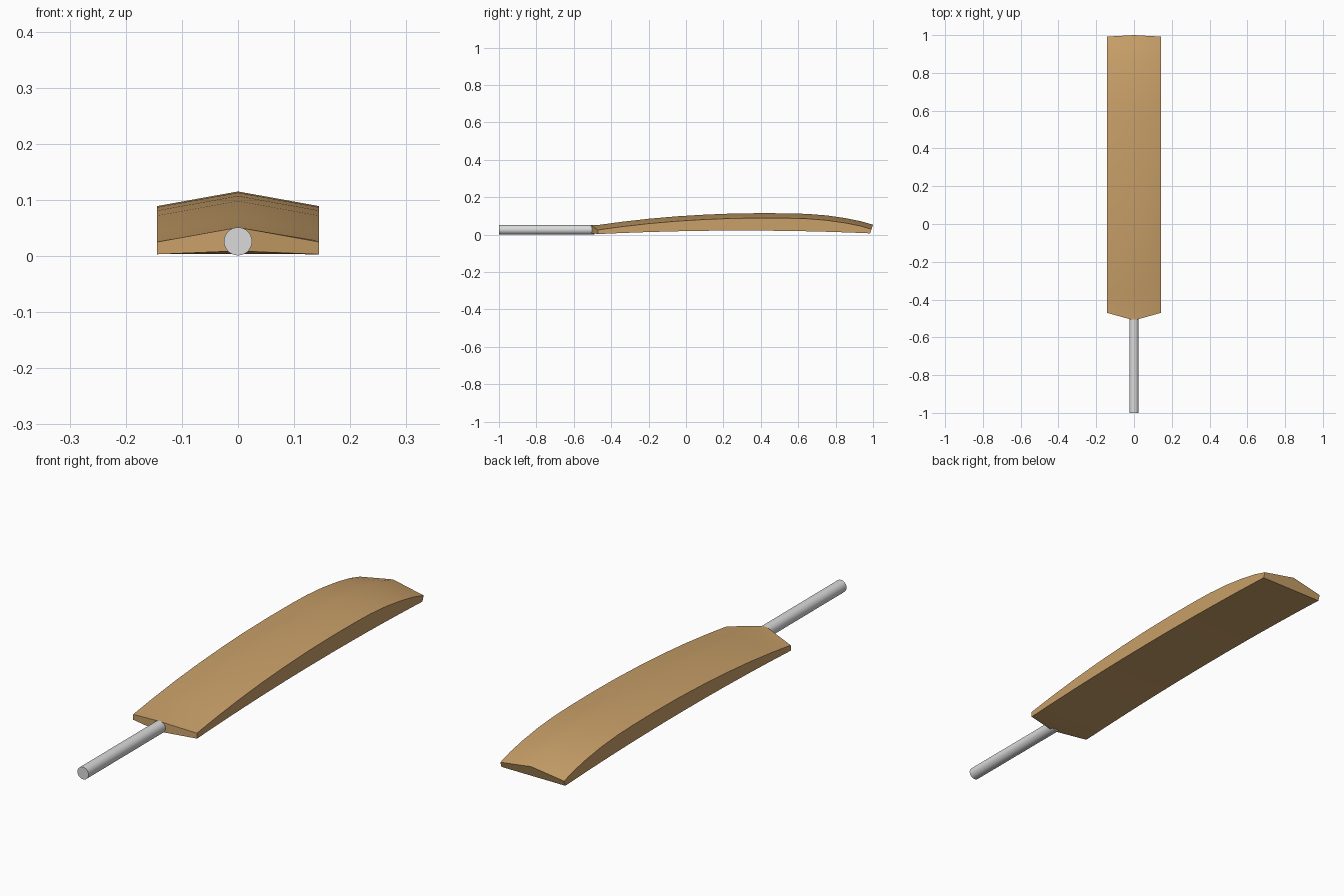
import bpy, bmesh, math

cube = bpy.data.objects.get("Cube")
if cube:
    bpy.data.objects.remove(cube, do_unlink=True)


def make_material(name, rgb):
    mat = bpy.data.materials.new(name)
    mat.use_nodes = True
    color = (*rgb, 1)
    mat.diffuse_color = color
    mat.node_tree.nodes["Principled BSDF"].inputs["Base Color"].default_value = color
    return mat


def smooth(obj, degrees):
    bpy.ops.object.select_all(action="DESELECT")
    obj.select_set(True)
    bpy.context.view_layer.objects.active = obj
    bpy.ops.object.shade_smooth_by_angle(angle=math.radians(degrees))


willow = make_material("willow wood", (0.58, 0.35, 0.14))
grey = make_material("handle grey", (0.70, 0.70, 0.70))

# Blade: ridge profile (y, z) lofted with a roof-shaped section
HALF, DROP = 0.144, 0.026
ridge = [(-0.46, 0.053), (-0.35, 0.068), (-0.2, 0.085), (-0.05, 0.098),
         (0.1, 0.107), (0.25, 0.113), (0.4, 0.115), (0.55, 0.114),
         (0.65, 0.111), (0.75, 0.103), (0.85, 0.089), (0.93, 0.073)]


def belly(y):
    return 0.022 - 0.032 * (y - 0.3) ** 2


def section(y, top):
    low = belly(y)
    return [(-HALF, y, low), (-HALF, y, top - DROP), (0, y, top),
            (HALF, y, top - DROP), (HALF, y, low), (0, y, low)]


# Pointed shoulder at the handle end, slightly slanted toe at the far end
shoulder = [(-HALF, -0.47, 0.003), (-HALF, -0.47, 0.025), (0, -0.51, 0.051),
            (HALF, -0.47, 0.025), (HALF, -0.47, 0.003), (0, -0.51, 0.009)]
toe = [(-HALF, 0.984, 0.007), (-HALF, 0.992, 0.029), (0, 1.0, 0.053),
       (HALF, 0.992, 0.029), (HALF, 0.984, 0.007), (0, 0.984, 0.007)]

bm = bmesh.new()
rings = [[bm.verts.new(p) for p in ring]
         for ring in [shoulder] + [section(*r) for r in ridge] + [toe]]
for a, b in zip(rings, rings[1:]):
    for i in range(6):
        j = (i + 1) % 6
        bm.faces.new((a[i], a[j], b[j], b[i]))
for ring in (rings[0], rings[-1]):
    bm.faces.new((ring[0], ring[1], ring[2], ring[5]))
    bm.faces.new((ring[5], ring[2], ring[3], ring[4]))
bmesh.ops.recalc_face_normals(bm, faces=bm.faces)
mesh = bpy.data.meshes.new("blade")
bm.to_mesh(mesh)
bm.free()
blade = bpy.data.objects.new("blade", mesh)
bpy.context.collection.objects.link(blade)
mesh.materials.append(willow)
smooth(blade, 30)

# Handle: round rod running into the shoulder
bpy.ops.mesh.primitive_cylinder_add(vertices=32, radius=0.025, depth=0.51,
                                    location=(0, -0.745, 0.026),
                                    rotation=(math.pi / 2, 0, 0))
handle = bpy.context.object
handle.name = "handle"
handle.data.materials.append(grey)
smooth(handle, 30)
